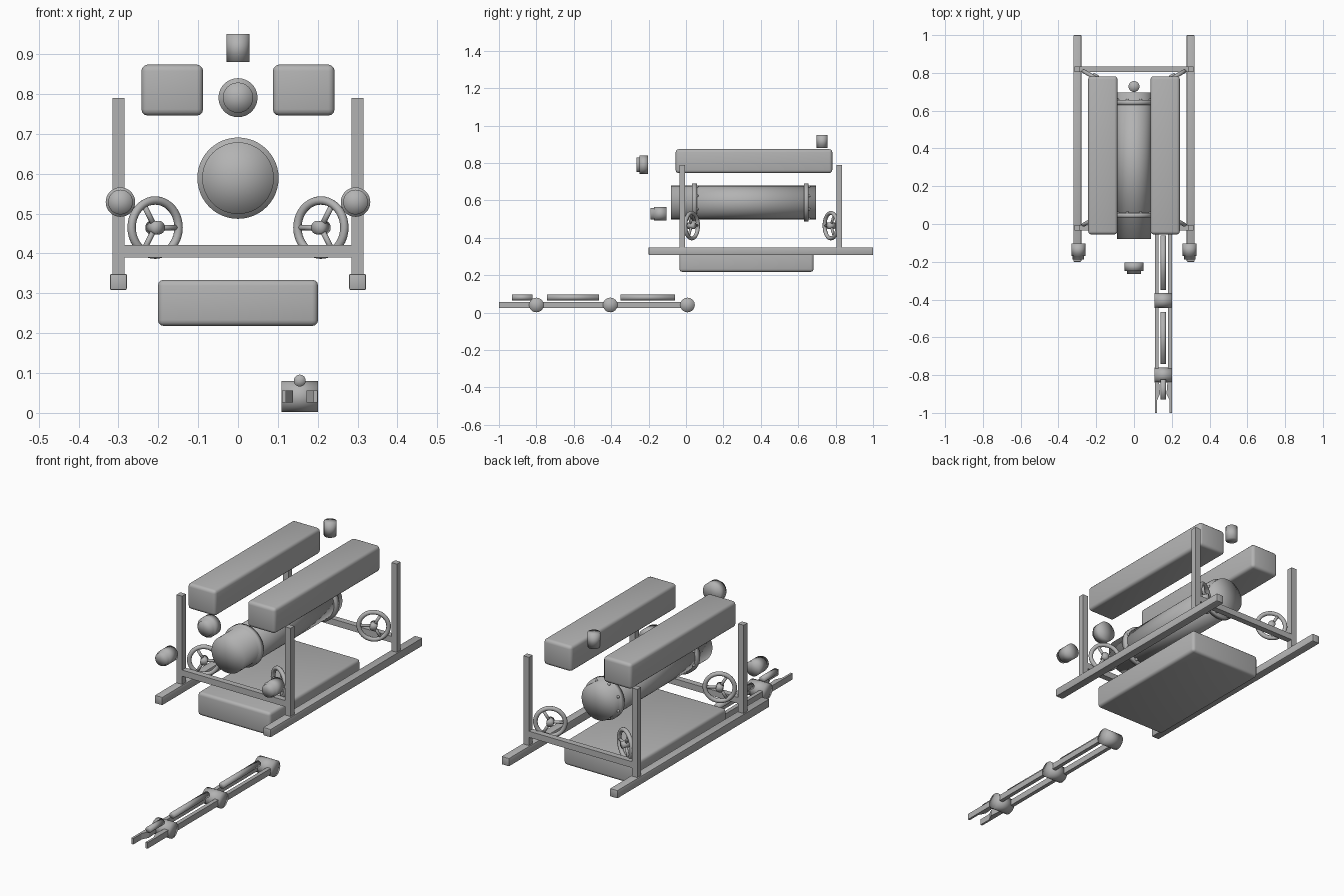
import bpy, bmesh, math
from mathutils import Matrix, Vector

cube = bpy.data.objects.get("Cube")
if cube:
    bpy.data.objects.remove(cube, do_unlink=True)

grey = bpy.data.materials.new("plain_grey")
grey.use_nodes = True
COLOUR = (0.45, 0.45, 0.45, 1)
grey.diffuse_color = COLOUR
grey.node_tree.nodes["Principled BSDF"].inputs["Base Color"].default_value = COLOUR


def finish(name, bm, smooth=None):
    """Turn a bmesh into an object, smooth below the given angle."""
    bmesh.ops.recalc_face_normals(bm, faces=bm.faces)
    mesh = bpy.data.meshes.new(name)
    bm.to_mesh(mesh)
    bm.free()
    mesh.materials.append(grey)
    ob = bpy.data.objects.new(name, mesh)
    bpy.context.collection.objects.link(ob)
    if smooth:
        bpy.ops.object.select_all(action='DESELECT')
        ob.select_set(True)
        bpy.context.view_layer.objects.active = ob
        if smooth >= 180:
            bpy.ops.object.shade_smooth()
        else:
            bpy.ops.object.shade_smooth_by_angle(angle=math.radians(smooth))
    return ob


def box(name, x, y, z, bevel=0.0, segments=3):
    """Box given by its (low, high) range on each axis."""
    bm = bmesh.new()
    bmesh.ops.create_cube(bm, size=1)
    for v in bm.verts:
        v.co = [(r[0] + r[1]) / 2 + c * (r[1] - r[0]) for r, c in zip((x, y, z), v.co)]
    if bevel:
        bmesh.ops.bevel(bm, geom=bm.edges[:], offset=bevel, segments=segments,
                        profile=0.5, affect='EDGES')
    return finish(name, bm, 40 if bevel else None)


def lathe(name, profile, origin, axis, sides=32):
    """Revolve (distance, radius) points about an axis, softly shaded, closed ends."""
    bm = bmesh.new()
    turn = Vector((0, 0, 1)).rotation_difference(Vector(axis)).to_matrix()
    at = lambda x, y, d: bm.verts.new(turn @ Vector((x, y, d)) + Vector(origin))
    rings = []
    for d, r in profile:
        angles = [math.tau * i / sides for i in range(sides)]
        rings.append([at(r * math.cos(a), r * math.sin(a), d) for a in angles])
    for a, b in zip(rings, rings[1:]):
        for i in range(sides):
            j = (i + 1) % sides
            bm.faces.new((a[i], a[j], b[j], b[i]))
    for ring, (d, r) in ((rings[0], profile[0]), (rings[-1], profile[-1])):
        hub = at(0, 0, d)
        for i in range(sides):
            bm.faces.new((ring[i], ring[(i + 1) % sides], hub))
    return finish(name, bm, 180)


def tube(name, start, end, radius, sides=32):
    span = Vector(end) - Vector(start)
    return lathe(name, [(0, radius), (span.length, radius)], start, span.normalized(), sides)


def torus(name, matrix, major, minor, around=40, section=12):
    bm = bmesh.new()
    rings = []
    for i in range(around):
        a = math.tau * i / around
        ring = []
        for k in range(section):
            b = math.tau * k / section
            r = major + minor * math.cos(b)
            ring.append(bm.verts.new(
                matrix @ Vector((r * math.cos(a), r * math.sin(a), minor * math.sin(b)))))
        rings.append(ring)
    for i in range(around):
        p, q = rings[i], rings[(i + 1) % around]
        for k in range(section):
            m = (k + 1) % section
            bm.faces.new((p[k], q[k], q[m], p[m]))
    return finish(name, bm, 180)


def ball(name, centre, radius):
    bm = bmesh.new()
    bmesh.ops.create_uvsphere(bm, u_segments=16, v_segments=10, radius=radius,
                              matrix=Matrix.Translation(centre))
    return finish(name, bm, 180)


def around(c, half):
    return (c - half, c + half)


ENDS = (("front", -0.02, 0.03, 1), ("back", 0.82, 0.775, -1))
SIDES = (("left", 1), ("right", -1))

# Frame: skids, posts and cross bars
for side, s in SIDES:
    box(f"skid_{side}", around(0.3 * s, 0.021), (-0.2, 1.0), (0.308, 0.349), 0.004, 2)
    for end, y, _, _ in ENDS:
        box(f"post_{end}_{side}", around(0.3 * s, 0.015), around(y, 0.015), (0.33, 0.79))
for end, y, _, _ in ENDS:
    box(f"cross_bar_{end}", (-0.3, 0.3), around(y, 0.015), (0.39, 0.421))

# Buoyancy floats above and battery box below
for side, s in SIDES:
    box(f"float_{side}", around(0.165 * s, 0.0775), (-0.055, 0.782), (0.746, 0.874), 0.016)
box("battery_box", (-0.201, 0.201), (-0.035, 0.682), (0.218, 0.334), 0.015)

# Pressure hull with flange rings and bolts
HULL_Z = 0.589
tube("hull", (0, -0.08, HULL_Z), (0, 0.696, HULL_Z), 0.09, 48)
for end, y0, y1, bolt_y in (("front", 0.033, 0.058, 0.06), ("back", 0.63, 0.656, 0.658)):
    tube(f"flange_{end}", (0, y0, HULL_Z), (0, y1, HULL_Z), 0.102, 48)
    for i in range(8):
        a = math.tau * (i + 0.5) / 8
        ball(f"bolt_{end}_{i}", (0.092 * math.cos(a), bolt_y, HULL_Z + 0.092 * math.sin(a)), 0.007)

# Angled thruster rings with three spokes and a hub
for end, _, y, e in ENDS:
    for side, s in SIDES:
        centre = Vector((0.208 * s, y, 0.465))
        along = Vector((-s * math.cos(math.pi / 6), e * math.sin(math.pi / 6), 0))
        up = Vector((0, 0, 1))
        normal = along.cross(up)
        place = Matrix.Translation(centre) @ Matrix((along, up, normal)).transposed().to_4x4()
        name = f"thruster_{end}_{side}"
        torus(f"{name}_ring", place, 0.068, 0.0105)
        for i in range(3):
            a = math.tau * i / 3
            tip = centre + 0.068 * (along * math.cos(a) + up * math.sin(a))
            tube(f"{name}_spoke_{i}", centre, tip, 0.007, 12)
        tube(f"{name}_hub", centre - normal * 0.02, centre + normal * 0.02, 0.017, 20)

# Lamps, camera and mast beacon
for side, s in SIDES:
    lathe(f"lamp_{side}", [(0, 0.037), (0.066, 0.037), (0.066, 0.031), (0.085, 0.031)],
          (0.295 * s, -0.104, 0.529), (0, -1, 0))
lathe("camera", [(0, 0.049), (0.046, 0.049), (0.046, 0.038), (0.062, 0.038)],
      (0, -0.203, 0.791), (0, -1, 0))
tube("beacon", (0, 0.728, 0.88), (0, 0.728, 0.951), 0.029)

# Manipulator arm: joints, twin rails and rams
ARM_X, ARM_Z = 0.155, 0.041
JOINTS = (0.008, -0.405, -0.8)
for i, y in enumerate(JOINTS):
    tube(f"arm_joint_{i}", (ARM_X - 0.046, y, ARM_Z), (ARM_X + 0.046, y, ARM_Z), 0.039)
for i, (y0, y1) in enumerate(zip(JOINTS, JOINTS[1:])):
    for side, s in SIDES:
        box(f"arm_rail_{i}_{side}", around(ARM_X + 0.035 * s, 0.01), (y1, y0), around(ARM_Z, 0.015))
for i, (y0, y1) in enumerate(((-0.35, -0.06), (-0.742, -0.465), (-0.93, -0.822))):
    tube(f"arm_ram_{i}", (ARM_X, y0, 0.081), (ARM_X, y1, 0.081), 0.015, 20)

# Gripper fingers, widest inward at the knuckle
for side, s in SIDES:
    outline = [(0.045, -0.8), (0.045, -1.0), (0.034, -1.0), (0.034, -0.935),
               (0.017, -0.9), (0.025, -0.8)]
    bm = bmesh.new()
    base = bm.faces.new([bm.verts.new((ARM_X + s * x, y, ARM_Z - 0.015)) for x, y in outline])
    top = bmesh.ops.extrude_face_region(bm, geom=[base])["geom"]
    bmesh.ops.translate(bm, vec=(0, 0, 0.03),
                        verts=[g for g in top if isinstance(g, bmesh.types.BMVert)])
    finish(f"gripper_finger_{side}", bm)
